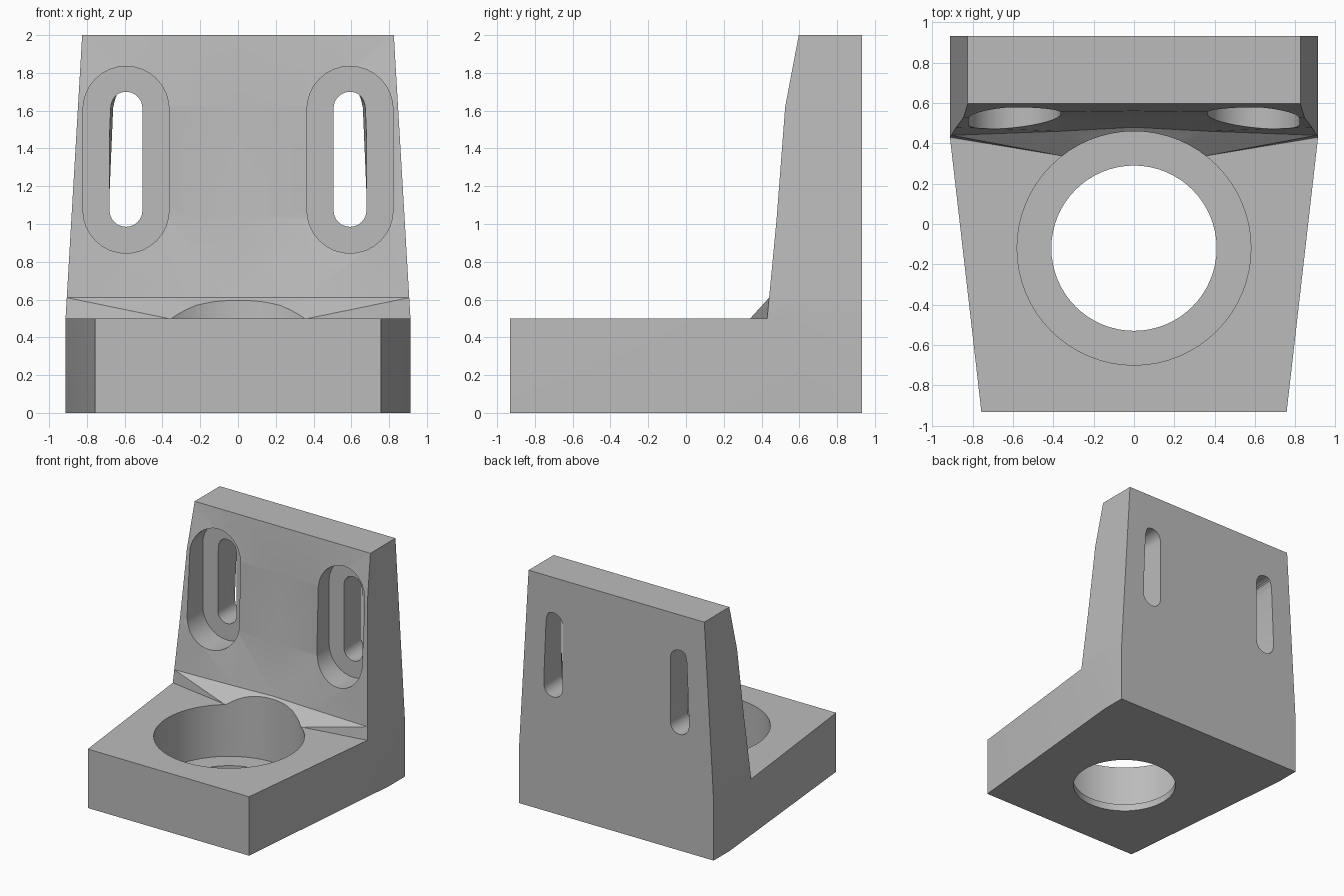
import bpy, bmesh, math

cube = bpy.data.objects.get("Cube")
if cube:
    bpy.data.objects.remove(cube)

grey = bpy.data.materials.new("plain grey")
grey.use_nodes = True
COLOUR = (0.5, 0.5, 0.5, 1)
grey.diffuse_color = COLOUR
grey.node_tree.nodes["Principled BSDF"].inputs["Base Color"].default_value = COLOUR

BACK, SIDE, TOP = 0.933, 0.913, 2.0


def loft(name, rings):
    """Closed solid through rings with equal point counts."""
    bm = bmesh.new()
    rows = [[bm.verts.new(p) for p in ring] for ring in rings]
    n = len(rows[0])
    for a, b in zip(rows, rows[1:]):
        for i in range(n):
            j = (i + 1) % n
            bm.faces.new((a[i], a[j], b[j], b[i]))
    bm.faces.new(rows[0])
    bm.faces.new(rows[-1])
    bmesh.ops.recalc_face_normals(bm, faces=bm.faces)
    bmesh.ops.triangulate(bm, faces=bm.faces)
    mesh = bpy.data.meshes.new(name)
    bm.to_mesh(mesh)
    bm.free()
    mesh.materials.append(grey)
    obj = bpy.data.objects.new(name, mesh)
    bpy.context.collection.objects.link(obj)
    return obj


def combine(target, other, operation):
    mod = target.modifiers.new("cut", 'BOOLEAN')
    mod.operation, mod.solver, mod.object = operation, 'EXACT', other
    bpy.context.view_layer.update()
    deps = bpy.context.evaluated_depsgraph_get()
    mesh = bpy.data.meshes.new_from_object(target.evaluated_get(deps))
    target.modifiers.clear()
    target.data = mesh
    bpy.data.objects.remove(other)


def circle(r, z, n=64):
    return [(r * math.cos(2 * math.pi * i / n),
             -0.12 + r * math.sin(2 * math.pi * i / n), z) for i in range(n)]


def slot_ring(cx, y, r, low, high, clip=False, n=16):
    """Upright rounded slot outline; clip bevels its upper outer corner."""
    s = 1 if cx > 0 else -1
    pts = []
    for centre, start in ((high - r, 0), (low + r, math.pi)):
        for i in range(n + 1):
            a = start + math.pi * i / n
            dx, z = r * math.cos(a), centre + r * math.sin(a)
            if clip and z > 1.5:
                dx = min(dx, r - 0.2 * (z - 1.5))
            pts.append((cx + s * dx, y, z))
    return pts


# Tapered base slab
def slab_ring(corner, z):
    half = [(0.757, -BACK), (SIDE, corner), (SIDE, BACK)]
    return [(x, y, z) for x, y in half] + [(-x, y, z) for x, y in reversed(half)]


bracket = loft("bracket", [slab_ring(0.72, 0), slab_ring(0.43, 0.5)])


# Upright wall: front depth at the middle, inner and outer columns
def wall_ring(z, mid, inner, outer, inset=0):
    e = SIDE - inset - 0.088 * max(0, z - 0.5) / 1.5
    front = [(-e, outer), (-0.37, inner), (0, mid), (0.37, inner), (e, outer)]
    b = BACK - inset
    return [(x, y, z) for x, y in front + [(e, b), (-e, b)]]


wall = loft("wall", [
    wall_ring(0.4, 0.40, 0.36, 0.46, 0.03),
    wall_ring(0.5, 0.34, 0.34, 0.43),
    wall_ring(0.61, 0.48, 0.46, 0.44),
    wall_ring(1.03, 0.545, 0.535, 0.48),
    wall_ring(1.62, 0.56, 0.555, 0.525),
    wall_ring(TOP, 0.597, 0.597, 0.597)])
combine(bracket, wall, 'UNION')

# Stepped round bore through the base
combine(bracket, loft("bore", [circle(0.58, 0.06), circle(0.58, 0.9)]), 'DIFFERENCE')
combine(bracket, loft("hole", [circle(0.41, -0.1), circle(0.41, 0.3)]), 'DIFFERENCE')

# Recessed mounting slots through the wall
for cx in (-0.593, 0.593):
    pocket = [slot_ring(cx, y, 0.228, 0.845, 1.835) for y in (0.2, 0.7)]
    slot = [slot_ring(cx, 0.6, 0.087, 0.985, 1.70),
            slot_ring(cx, 1.0, 0.087, 0.985, 1.70, True)]
    combine(bracket, loft("pocket", pocket), 'DIFFERENCE')
    combine(bracket, loft("slot", slot), 'DIFFERENCE')

bpy.ops.object.select_all(action='DESELECT')
bracket.select_set(True)
bpy.context.view_layer.objects.active = bracket
bpy.ops.object.shade_smooth_by_angle(angle=math.radians(20))
